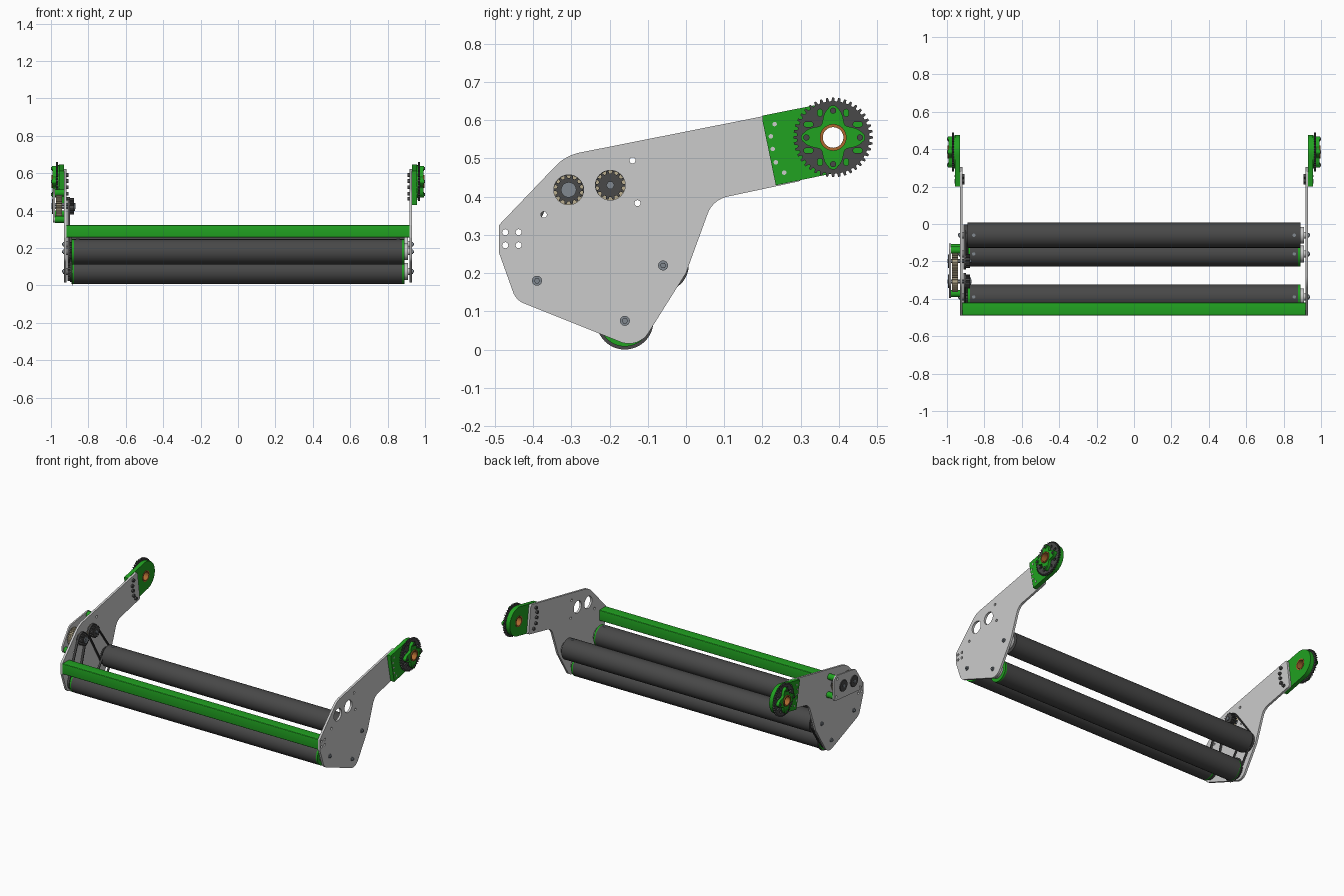
import bpy, bmesh, math
from mathutils import Vector

if "Cube" in bpy.data.objects:
    bpy.data.objects.remove(bpy.data.objects["Cube"])


def material(name, rgb):
    m = bpy.data.materials.new(name)
    m.diffuse_color = (*rgb, 1)
    m.use_nodes = True
    m.node_tree.nodes["Principled BSDF"].inputs["Base Color"].default_value = m.diffuse_color
    return m


GREEN = material("green", (0.015, 0.36, 0.015))
DARK = material("dark rubber", (0.065, 0.065, 0.065))
BRONZE = material("bronze", (0.42, 0.14, 0.03))
STEEL = material("steel", (0.22, 0.25, 0.28))
BRASS = material("pale brass", (0.5, 0.43, 0.28))


# 2D loops in the (y, z) plane
def circle(c, r, n=32):
    return [(c[0] + r * math.cos(2 * math.pi * i / n), c[1] + r * math.sin(2 * math.pi * i / n)) for i in range(n)]


def gear(c, r, teeth, depth):
    pts = []
    for i in range(teeth):
        for f, d in ((-0.3, depth), (-0.17, 0), (0.17, 0), (0.3, depth)):
            a = 2 * math.pi * (i + f) / teeth
            pts.append((c[0] + (r - d) * math.cos(a), c[1] + (r - d) * math.sin(a)))
    return pts


def fillet(corners, steps=8):
    """Corners are (y, z, radius); round each with an arc-like blend."""
    out = []
    for i, (y, z, r) in enumerate(corners):
        p = Vector((y, z))
        a = (Vector(corners[i - 1][:2]) - p).normalized()
        b = (Vector(corners[(i + 1) % len(corners)][:2]) - p).normalized()
        if r == 0:
            out.append((y, z))
            continue
        half = a.angle(b) / 2
        t = r / math.tan(half)
        centre = p + (a + b).normalized() * (r / math.sin(half))
        u, v = p + a * t - centre, p + b * t - centre
        for k in range(steps + 1):
            d = u.lerp(v, k / steps).normalized() * r
            out.append(tuple(centre + d))
    return out


def belt_loop(c1, r1, c2, r2, n=24):
    d = Vector(c2) - Vector(c1)
    base = math.atan2(d.y, d.x)
    t = math.acos((r1 - r2) / d.length)
    pts = []
    for c, r, a0, a1 in ((c1, r1, base + t, base + 2 * math.pi - t), (c2, r2, base - t, base + t)):
        for k in range(n + 1):
            a = a0 + (a1 - a0) * k / n
            pts.append((c[0] + r * math.cos(a), c[1] + r * math.sin(a)))
    return pts


def slab(name, loops, xa, xb, mat=None):
    """Extrude filled loops (first outer, rest holes) along x from xa to xb."""
    cu = bpy.data.curves.new(name, 'CURVE')
    cu.dimensions = '2D'
    cu.fill_mode = 'BOTH'
    cu.extrude = abs(xb - xa) / 2
    for loop in loops:
        sp = cu.splines.new('POLY')
        sp.points.add(len(loop) - 1)
        for p, (y, z) in zip(sp.points, loop):
            p.co = (y, z, 0, 1)
        sp.use_cyclic_u = True
    tmp = bpy.data.objects.new(name + "_profile", cu)
    bpy.context.collection.objects.link(tmp)
    bpy.context.view_layer.update()
    me = bpy.data.meshes.new_from_object(tmp.evaluated_get(bpy.context.evaluated_depsgraph_get()))
    bpy.data.objects.remove(tmp)
    bm = bmesh.new()
    bm.from_mesh(me)
    for v in bm.verts:
        v.co = (v.co.z + (xa + xb) / 2, v.co.x, v.co.y)
    bmesh.ops.remove_doubles(bm, verts=bm.verts, dist=1e-5)
    bmesh.ops.recalc_face_normals(bm, faces=bm.faces)
    bm.to_mesh(me)
    bm.free()
    me.materials.clear()
    if mat:
        me.materials.append(mat)
    ob = bpy.data.objects.new(name, me)
    bpy.context.collection.objects.link(ob)
    bpy.ops.object.select_all(action='DESELECT')
    ob.select_set(True)
    bpy.context.view_layer.objects.active = ob
    bpy.ops.object.shade_smooth_by_angle(angle=math.radians(30))
    return ob


ROLLERS = {"front": (-0.39, 0.18), "lower": (-0.16, 0.075), "rear": (-0.06, 0.22)}
DRIVES = [(-0.307, 0.418), (-0.198, 0.43)]
BOX_HOLES = [(-0.14, 0.495), (-0.127, 0.383), (-0.372, 0.353)]
BAR_HOLES = [(y, z) for y in (-0.473, -0.438) for z in (0.273, 0.307)]
ARM_BOLTS = [(0.232, 0.59), (0.222, 0.558), (0.227, 0.525), (0.235, 0.49), (0.257, 0.463)]
HUB = (0.385, 0.555)

plate = fillet([(-0.49, 0.325, 0.01), (-0.315, 0.508, 0.12), (0.28, 0.626, 0.012), (0.305, 0.442, 0.012),
                (0.07, 0.392, 0.07), (0.0, 0.2, 0.03), (-0.125, 0.001, 0.06), (-0.445, 0.129, 0.05),
                (-0.49, 0.255, 0.01)])
plate_holes = [circle(c, 0.008, 16) for c in BOX_HOLES + BAR_HOLES] + [circle(c, 0.039) for c in DRIVES]

# Pivot arm outline: straight sides running into a round end
arm = [(0.235, 0.43), (0.2, 0.60), (0.2, 0.612)]
arm += [(HUB[0] + 0.092 * math.cos(math.radians(a)), HUB[1] + 0.092 * math.sin(math.radians(a)))
        for a in range(102, -82, -6)]
star = []
for i in range(96):
    a = 2 * math.pi * i / 96
    r = 0.063 + 0.018 * math.cos(4 * a)
    star.append((HUB[0] + r * math.cos(a), HUB[1] + r * math.sin(a)))
hub_hole = circle(HUB, 0.035)

# Slots cut through the sprocket between the hub points
slots = []
for q in range(4):
    for deg in (28, 62):
        a = math.radians(90 * q + deg)
        c = Vector((HUB[0] + 0.073 * math.cos(a), HUB[1] + 0.073 * math.sin(a)))
        d = Vector((0.006, 0)) if abs(math.cos(a)) > abs(math.sin(a)) else Vector((0, 0.003))
        slots.append(belt_loop(tuple(c - d), 0.0065, tuple(c + d), 0.0065, 8))

for side, s in (("left", -1), ("right", 1)):
    # Side plate and pivot arm
    slab(side + "_side_plate", [plate] + plate_holes, s * 0.917, s * 0.931)
    slab(side + "_pivot_arm", [arm, hub_hole], s * 0.931, s * 0.957, GREEN)
    slab(side + "_sprocket", [gear(HUB, 0.104, 40, 0.009), hub_hole] + slots, s * 0.962, s * 0.974, DARK)
    slab(side + "_sprocket_spacer", [circle(HUB, 0.088), hub_hole], s * 0.957, s * 0.962, GREEN)
    slab(side + "_hub_star", [star, hub_hole], s * 0.974, s * 0.992, GREEN)
    slab(side + "_bushing", [hub_hole, circle(HUB, 0.027)], s * 0.929, s * 0.998, BRONZE)
    for i in range(4):
        a = math.pi / 2 * i
        c = (HUB[0] + 0.07 * math.cos(a), HUB[1] + 0.07 * math.sin(a))
        slab(side + "_hub_boss", [circle(c, 0.014, 20)], s * 0.974, s * 0.995, GREEN)
        slab(side + "_hub_bolt", [circle(c, 0.008, 16)], s * 0.99, s * 1.0, DARK)
    for c in ARM_BOLTS:
        slab(side + "_arm_bolt_head", [circle(c, 0.010, 16)], s * 0.906, s * 0.917, DARK)
        slab(side + "_arm_bolt_tip", [circle(c, 0.006, 12)], s * 0.957, s * 0.959)
    # Roller end caps, axles and bolts
    for n, c in ROLLERS.items():
        cap = DARK if n == "rear" else GREEN
        slab(f"{side}_{n}_roller_cap", [circle(c, 0.067, 48)], s * 0.878, s * 0.89, cap)
        slab(f"{side}_{n}_roller_bearing", [circle(c, 0.045)], s * 0.89, s * 0.908)
        slab(f"{side}_{n}_roller_axle", [circle(c, 0.018)], s * 0.905, s * 0.918)
        slab(f"{side}_{n}_roller_washer", [circle(c, 0.013, 24)], s * 0.931, s * 0.935, STEEL)
        slab(f"{side}_{n}_roller_bolt", [circle(c, 0.008, 6)], s * 0.935, s * 0.942, STEEL)

# Rollers with a set screw near each end
for n, c in ROLLERS.items():
    slab(n + "_roller", [circle(c, 0.067, 48)], -0.879, 0.879, DARK)
    for x in (-0.857, 0.857):
        bpy.ops.mesh.primitive_cylinder_add(vertices=16, radius=0.009, depth=0.006, location=(x, c[0], c[1] + 0.067))
        bpy.context.object.name = n + "_set_screw"
        bpy.context.object.data.materials.append(STEEL)

# Square front crossbar tube
def square(h):
    return fillet([(-0.455 - h, 0.29 - h, 0.004), (-0.455 - h, 0.29 + h, 0.004),
                   (-0.455 + h, 0.29 + h, 0.004), (-0.455 + h, 0.29 - h, 0.004)], 3)


slab("front_crossbar", [square(0.034), square(0.027)], -0.917, 0.917, GREEN)

# Belt drive inside the left plate
RP = 0.054
for n, c in ROLLERS.items():
    slab(n + "_roller_pulley", [gear(c, RP - 0.003, 24, 0.005)], -0.912, -0.884, DARK)
slab("lower_roller_flange", [circle(ROLLERS["lower"], 0.075, 48)], -0.888, -0.884, DARK)
for i, c in enumerate(DRIVES):
    slab("drive_pulley", [gear(c, 0.038, 14, 0.007)], -0.912, -0.878, DARK)
    slab("drive_pulley_hub", [circle(c, 0.02 if i == 0 else 0.008, 24)], -0.88, -0.872, STEEL)
    slab("drive_shaft", [circle(c, 0.011, 6)], -0.998, -0.87, STEEL)
runs = [("front", DRIVES[0], 0.038, ROLLERS["front"], -0.912, -0.899),
        ("rear", DRIVES[1], 0.038, ROLLERS["rear"], -0.912, -0.899),
        ("lower", ROLLERS["rear"], RP - 0.003, ROLLERS["lower"], -0.897, -0.885)]
for n, a, ra, b, x0, x1 in runs:
    slab(n + "_drive_belt", [belt_loop(a, ra + 0.006, b, RP + 0.003), belt_loop(a, ra, b, RP - 0.003)], x0, x1, DARK)

# Gearbox outside the left plate
cover = fillet([(-0.395, 0.334, 0.02), (-0.395, 0.385, 0.02), (-0.325, 0.49, 0.04), (-0.13, 0.518, 0.02),
                (-0.105, 0.50, 0.015), (-0.105, 0.36, 0.02)])
slab("gearbox_cover", [cover] + [circle(c, 0.008, 16) for c in BOX_HOLES], -0.989, -0.979)
for c in BOX_HOLES:
    slab("gearbox_standoff", [circle(c, 0.019, 24), circle(c, 0.008, 16)], -0.979, -0.931, GREEN)
for c, r in zip(DRIVES, (0.056, 0.053)):
    slab("gearbox_gear", [gear(c, r, 28, 0.006)], -0.972, -0.942, BRASS)
    slab("gearbox_bearing", [circle(c, 0.036)], -0.995, -0.989, DARK)
